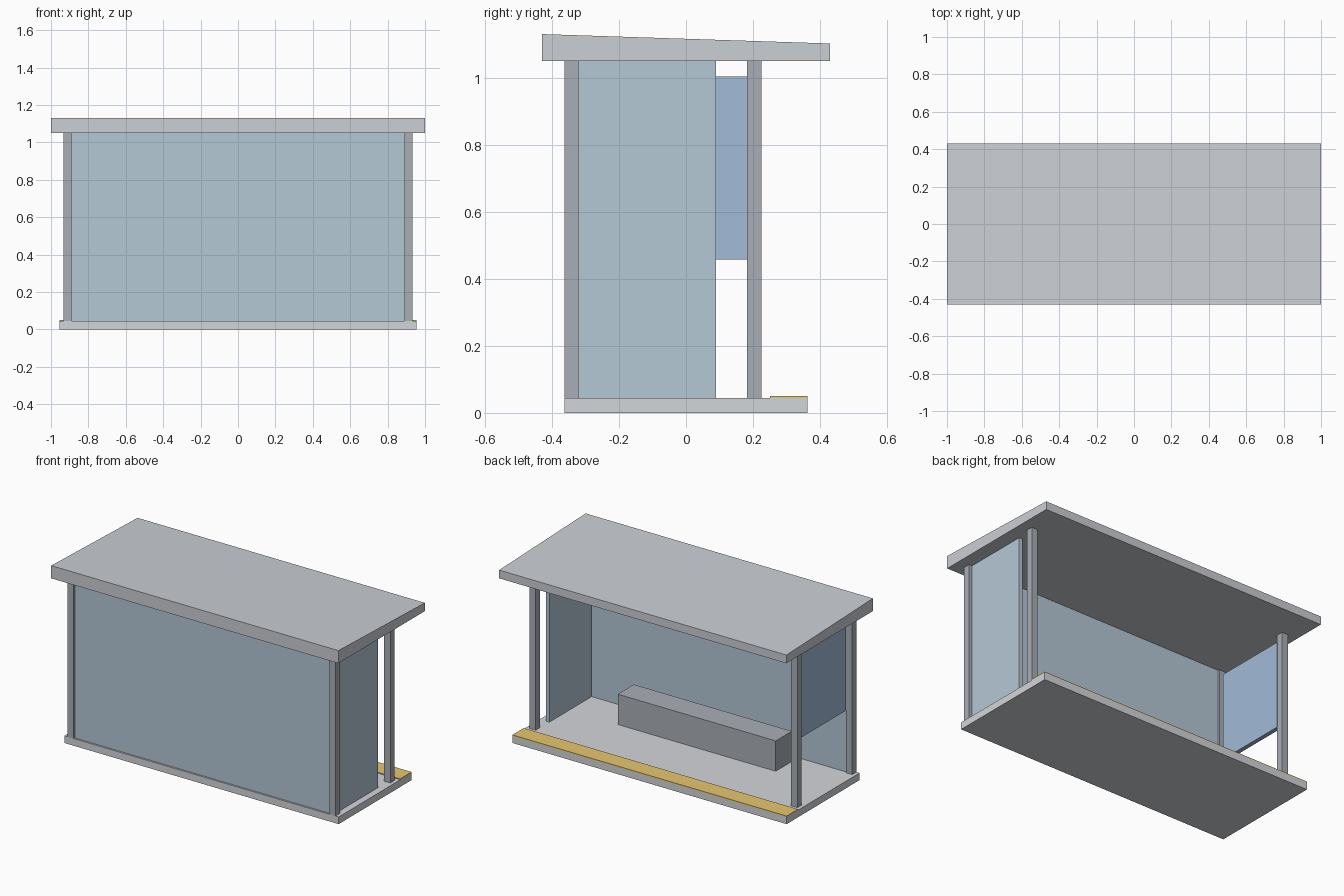
import bpy, bmesh

if "Cube" in bpy.data.objects:
    bpy.data.objects.remove(bpy.data.objects["Cube"])


def material(name, color):
    m = bpy.data.materials.new(name)
    m.diffuse_color = (*color, 1)
    m.use_nodes = True
    m.node_tree.nodes["Principled BSDF"].inputs["Base Color"].default_value = m.diffuse_color
    return m


GLASS = material("glass_blue_grey", (0.46, 0.58, 0.67))
POSTER = material("poster_blue", (0.36, 0.50, 0.68))
YELLOW = material("safety_yellow", (0.80, 0.58, 0.16))
STEEL = material("dark_steel", (0.40, 0.43, 0.47))
CONCRETE = material("concrete", (0.65, 0.67, 0.70))
ROOF = material("roof_grey", (0.60, 0.62, 0.66))


def box(name, x, y, z, mat):
    """Box between (min, max) pairs on each axis."""
    bm = bmesh.new()
    bmesh.ops.create_cube(bm, size=1)
    for v in bm.verts:
        for i, (lo, hi) in enumerate((x, y, z)):
            v.co[i] = hi if v.co[i] > 0 else lo
    mesh = bpy.data.meshes.new(name)
    bm.to_mesh(mesh)
    bm.free()
    mesh.materials.append(mat)
    ob = bpy.data.objects.new(name, mesh)
    bpy.context.collection.objects.link(ob)
    return ob


FLOOR, CEILING = 0.045, 1.05
full = (FLOOR, CEILING)

# Floor slab and the warning strip along its open edge
box("floor_slab", (-0.955, 0.955), (-0.363, 0.363), (0, FLOOR), CONCRETE)
box("warning_strip", (-0.955, 0.955), (0.25, 0.363), (FLOOR, 0.051), YELLOW)

# Four corner posts
for side, x in (("left", (-0.933, -0.89)), ("right", (0.89, 0.933))):
    box(f"{side}_wall_post", x, (-0.363, -0.32), full, STEEL)
    box(f"{side}_open_post", x, (0.182, 0.225), full, STEEL)

# Glass walls and the hanging poster panel
box("long_glass_wall", (-0.89, 0.89), (-0.352, -0.33), full, GLASS)
box("right_glass_wall", (0.888, 0.912), (-0.32, 0.09), full, GLASS)
box("poster_panel", (-0.915, -0.888), (-0.285, 0.185), (0.457, 1.003), POSTER)

# Bench
box("bench", (-0.55, 0.55), (-0.267, -0.107), (FLOOR, 0.236), STEEL)

# Roof with a top that slopes down towards the open side
roof = box("roof", (-1, 1), (-0.43, 0.43), (CEILING, 1.13), ROOF)
for v in roof.data.vertices:
    if v.co.z > 1.1 and v.co.y > 0:
        v.co.z = 1.102
